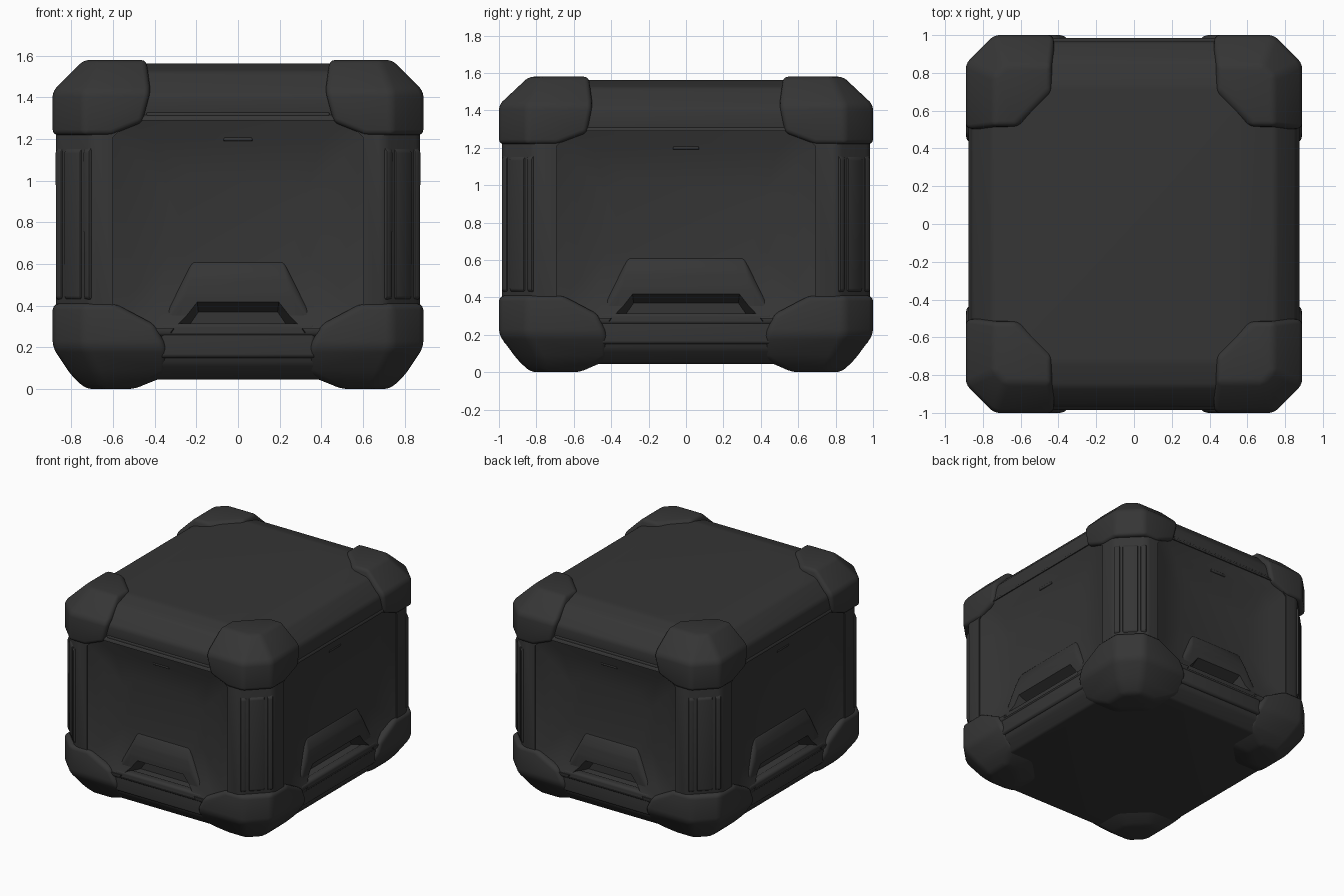
import bpy, bmesh, math
from mathutils import Vector

if "Cube" in bpy.data.objects:
    bpy.data.objects.remove(bpy.data.objects["Cube"])

mat = bpy.data.materials.new("charcoal_plastic")
mat.diffuse_color = (0.036, 0.036, 0.036, 1)
mat.use_nodes = True
mat.node_tree.nodes["Principled BSDF"].inputs["Base Color"].default_value = mat.diffuse_color


def hull(name, pts, bevel=0.0, segs=3):
    """Convex solid around points, with optional rounded edges."""
    bm = bmesh.new()
    for p in pts:
        bm.verts.new(p)
    bmesh.ops.remove_doubles(bm, verts=bm.verts[:], dist=0.0005)
    bmesh.ops.convex_hull(bm, input=bm.verts[:])
    junk = [v for v in bm.verts if not v.link_faces]
    bmesh.ops.delete(bm, geom=junk, context='VERTS')
    bmesh.ops.dissolve_limit(bm, angle_limit=0.02, verts=bm.verts[:], edges=bm.edges[:])
    if bevel:
        bmesh.ops.bevel(bm, geom=bm.edges[:], offset=bevel, segments=segs,
                        profile=0.5, affect='EDGES', clamp_overlap=True)
    bmesh.ops.recalc_face_normals(bm, faces=bm.faces[:])
    me = bpy.data.meshes.new(name)
    bm.to_mesh(me)
    bm.free()
    me.materials.append(mat)
    ob = bpy.data.objects.new(name, me)
    bpy.context.collection.objects.link(ob)
    return ob


def activate(ob):
    bpy.ops.object.select_all(action='DESELECT')
    ob.select_set(True)
    bpy.context.view_layer.objects.active = ob


def smooth(ob, deg=35):
    activate(ob)
    bpy.ops.object.shade_smooth_by_angle(angle=math.radians(deg))


def mirror(ob):
    m = ob.modifiers.new("mirror", 'MIRROR')
    m.use_axis = (True, True, False)
    m.use_mirror_merge = False


def ring(hx, hy, c, z):
    """Rectangle with cut corners at height z."""
    return [(sx * a, sy * b, z) for sx in (-1, 1) for sy in (-1, 1)
            for a, b in ((hx - c, hy), (hx, hy - c))]


def corner(x0, y0, x1, y1, c, ci, z):
    """Section of a corner guard in the +x +y quadrant."""
    return [(x0, y1, z), (x1 - c, y1, z), (x1, y1 - c, z),
            (x1, y0, z), (x0 + ci, y0, z), (x0, y0 + ci, z)]


def oct_panel(hu, z0, z1, c, d):
    """Octagon on a wall, as (along wall, outward, height)."""
    return [(s * u, d, z) for s in (-1, 1)
            for u, z in ((hu - c, z0), (hu, z0 + c), (hu, z1 - c), (hu - c, z1))]


def on_side(pts, side):
    f = {'front': lambda u, d, z: (u, -d, z), 'back': lambda u, d, z: (-u, d, z),
         'right': lambda u, d, z: (d, u, z), 'left': lambda u, d, z: (-d, -u, z)}[side]
    return [f(*p) for p in pts]


def both(pts):
    return [(s * u, d, z) for s in (-1, 1) for u, d, z in pts]


def cut(ob, cutter):
    activate(ob)
    m = ob.modifiers.new("cut", 'BOOLEAN')
    m.operation = 'DIFFERENCE'
    m.solver = 'EXACT'
    m.object = cutter
    bpy.ops.object.modifier_apply(modifier=m.name)
    bpy.data.objects.remove(cutter, do_unlink=True)


# Main body with cut vertical corners
body = hull("body", ring(0.875, 0.985, 0.17, 0.25) + ring(0.875, 0.985, 0.17, 1.32), 0.03)
# Dished wall panels, each with a hooded alcove above the base rail
sides = {'front': (0.60, 0.985), 'back': (0.60, 0.985),
         'right': (0.69, 0.875), 'left': (0.69, 0.875)}
for side, (hu, d) in sides.items():
    w = hu - 0.26
    dish = (oct_panel(hu, 0.29, 1.29, 0.08, d + 0.05) + oct_panel(hu, 0.29, 1.29, 0.08, d - 0.008)
            + oct_panel(hu - 0.11, 0.39, 1.19, 0.09, d - 0.05)
            + oct_panel(hu - 0.27, 0.55, 1.04, 0.10, d - 0.075))
    cut(body, hull("panel_cutter", on_side(dish, side)))
    hood = hull(side + "_alcove_hood", on_side(both(
        [(w + 0.05, d - 0.16, 0.27), (w - 0.12, d - 0.16, 0.62), (w + 0.05, d - 0.035, 0.27),
         (w - 0.12, d - 0.072, 0.61), (w - 0.10, d - 0.045, 0.53), (w - 0.08, d - 0.035, 0.45)]), side), 0.01, 2)
    alcove = both([(w, d + 0.03, 0.27), (w - 0.14, d + 0.03, 0.45),
                   (w - 0.08, d - 0.13, 0.27), (w - 0.15, d - 0.13, 0.37)])
    cut(body, hull("alcove_cutter", on_side(alcove, side)))
    cut(hood, hull("alcove_cutter", on_side(alcove, side)))
    smooth(hood)
smooth(body)

# Base tray
base = hull("base", ring(0.765, 0.865, 0.12, 0.045) + ring(0.835, 0.94, 0.15, 0.12)
            + ring(0.86, 0.965, 0.15, 0.19) + ring(0.86, 0.965, 0.15, 0.31), 0.015)
smooth(base)

# Lid with sloping shoulders
lid = hull("lid", ring(0.868, 0.968, 0.15, 1.28) + ring(0.86, 0.965, 0.15, 1.41)
           + ring(0.75, 0.86, 0.14, 1.525) + ring(0.56, 0.73, 0.12, 1.562), 0.02)
smooth(lid)

# Corner guards, top and bottom
top_guard = hull("top_corner_guard",
                 corner(0.61, 0.69, 0.89, 1.0, 0.15, 0.0, 1.22)
                 + corner(0.46, 0.53, 0.89, 1.0, 0.15, 0.1, 1.28)
                 + corner(0.42, 0.50, 0.89, 1.0, 0.15, 0.12, 1.43)
                 + corner(0.44, 0.52, 0.74, 0.84, 0.06, 0.19, 1.58), 0.025)
bottom_guard = hull("bottom_corner_guard",
                    corner(0.59, 0.66, 0.89, 1.0, 0.15, 0.0, 0.41)
                    + corner(0.40, 0.47, 0.89, 1.0, 0.15, 0.15, 0.31)
                    + corner(0.34, 0.42, 0.89, 1.0, 0.15, 0.15, 0.20)
                    + corner(0.34, 0.42, 0.80, 0.90, 0.12, 0.2, 0.065)
                    + corner(0.50, 0.57, 0.73, 0.83, 0.08, 0.12, 0.0), 0.03)
for g in (top_guard, bottom_guard):
    smooth(g, 45)
    mirror(g)

# Corner pillar ribs on the cut edges
n = Vector((1, 1, 0)).normalized()
t = Vector((-1, 1, 0)).normalized()
centre = Vector((0.79, 0.90, 0))
for name, off, half in (("pillar_rib", 0.0, 0.055), ("pillar_edge_rib_a", 0.095, 0.02),
                        ("pillar_edge_rib_b", -0.095, 0.02)):
    pts = []
    for z0, z1, e in ((0.40, 1.20, -0.04), (0.44, 1.14, 0.01)):
        for s in (-1, 1):
            p = centre + t * (off + s * half) + n * e
            pts += [(p.x, p.y, z0), (p.x, p.y, z1)]
    rib = hull(name, pts, 0.008, 2)
    smooth(rib)
    mirror(rib)


def plate(name, side, u0, u1, z0, z1, d, thick, taper, bevel=0.006):
    """Raised plate on a wall, wider at its foot."""
    pts = []
    for e, k in ((d - 0.05, 0), (d, 0), (d + thick, taper)):
        pts += [(u0 + k, e, z0 + k), (u1 - k, e, z0 + k), (u0 + k, e, z1 - k), (u1 - k, e, z1 - k)]
    smooth(hull(name, on_side(pts, side), bevel, 2))


for side, (hu, d) in sides.items():
    w = hu - 0.26
    # Base rail, and a small latch bar under the lid
    plate(side + "_base_rail", side, -w - 0.03, w + 0.03, 0.15, 0.315, d - 0.022, 0.012, 0.012)
    plate(side + "_latch_bar", side, -0.07, 0.07, 1.19, 1.21, d - 0.05, 0.01, 0.004, 0.003)
    # Low lip along the bottom of the lid
    plate(side + "_lid_lip", side, -w - 0.1, w + 0.1, 1.285, 1.33, d - 0.02, 0.008, 0.006, 0.003)
